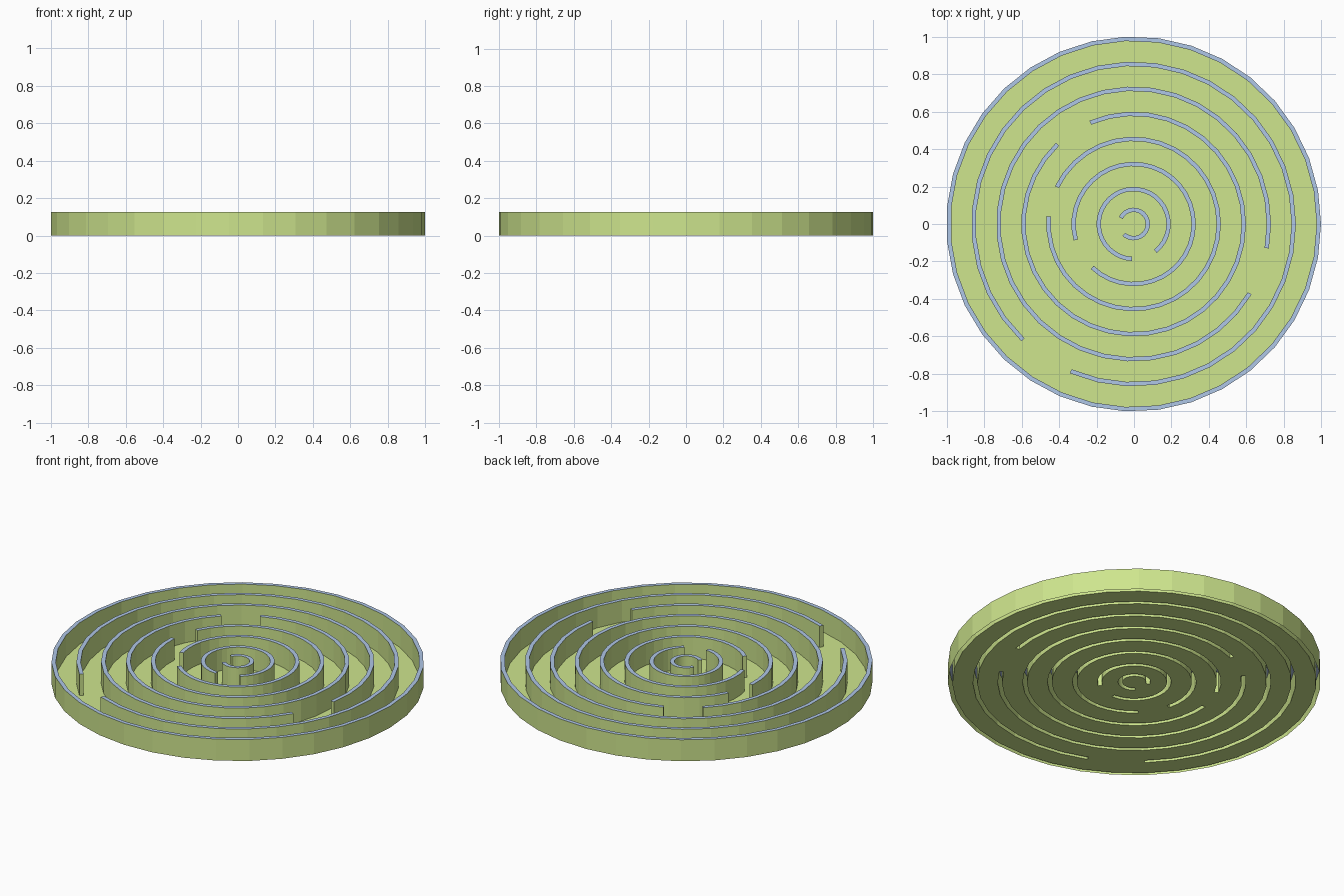
import bpy, bmesh
from math import cos, sin, pi

if "Cube" in bpy.data.objects:
    bpy.data.objects.remove(bpy.data.objects["Cube"])

SIDES = 35
HEIGHT = 0.127
THICK = 0.023
CX = -0.002
# outer radius, first and last step of the gap (None = closed)
RINGS = [(0.087, 15, 22), (0.198, 26, 30), (0.332, 19, 22), (0.466, 15, 17),
         (0.6, 11, 13), (0.734, 32, 34), (0.867, 22, 24), (1.001, None, None)]


def material(name, color):
    m = bpy.data.materials.new(name)
    m.diffuse_color = color
    m.use_nodes = True
    m.node_tree.nodes["Principled BSDF"].inputs["Base Color"].default_value = m.diffuse_color
    return m


green = material("green", (0.62, 0.79, 0.27, 1))
blue = material("blue", (0.43, 0.57, 0.80, 1))


def pt(r, k, z):
    a = 2 * pi * k / SIDES
    return (CX + r * cos(a), r * sin(a), z)


def face(bm, points, mat=0):
    f = bm.faces.new([bm.verts.new(p) for p in points])
    f.material_index = mat


def finish(bm, name):
    bmesh.ops.remove_doubles(bm, verts=bm.verts, dist=1e-5)
    me = bpy.data.meshes.new(name)
    bm.to_mesh(me)
    bm.free()
    me.materials.append(green)
    me.materials.append(blue)
    ob = bpy.data.objects.new(name, me)
    bpy.context.collection.objects.link(ob)


def flat(bm, r0, r1, k, z, mat=0):
    face(bm, [pt(r0, k, z), pt(r1, k, z), pt(r1, k + 1, z), pt(r0, k + 1, z)], mat)


# floor: centre disc, bands between walls and the doorways
bm = bmesh.new()
face(bm, [pt(RINGS[0][0] - THICK, k, 0) for k in range(SIDES)])
for i, (r, a, b) in enumerate(RINGS[:-1]):
    for k in range(SIDES):
        flat(bm, r, RINGS[i + 1][0] - THICK, k, 0)
    for k in range(a, b):
        flat(bm, r - THICK, r, k, 0)
finish(bm, "floor")

# maze walls: hollow below, blue on top, closed at the doorway ends
for i, (r, a, b) in enumerate(RINGS):
    bm = bmesh.new()
    q = r - THICK
    steps = range(SIDES) if a is None else range(b, a + SIDES)
    for k in steps:
        flat(bm, q, r, k, HEIGHT, 1)
        face(bm, [pt(r, k, 0), pt(r, k + 1, 0), pt(r, k + 1, HEIGHT), pt(r, k, HEIGHT)])
        face(bm, [pt(q, k + 1, 0), pt(q, k, 0), pt(q, k, HEIGHT), pt(q, k + 1, HEIGHT)])
    if a is not None:
        face(bm, [pt(q, b, 0), pt(r, b, 0), pt(r, b, HEIGHT), pt(q, b, HEIGHT)])
        face(bm, [pt(r, a, 0), pt(q, a, 0), pt(q, a, HEIGHT), pt(r, a, HEIGHT)])
    finish(bm, "outer_wall" if a is None else f"ring_wall_{i + 1}")
